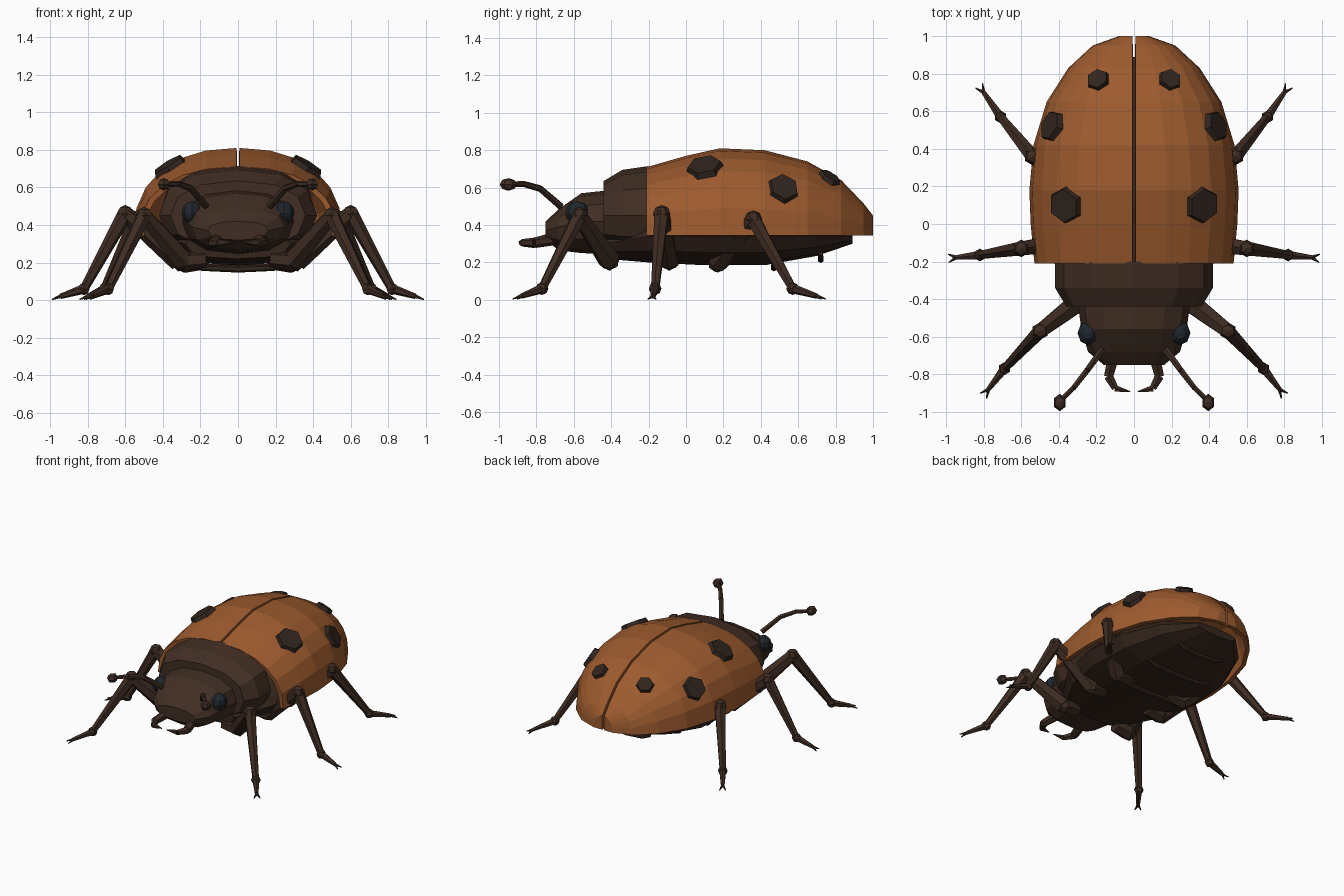
import bpy, bmesh, math
from mathutils import Vector, Matrix

if "Cube" in bpy.data.objects:
    bpy.data.objects.remove(bpy.data.objects["Cube"])


def material(name, r, g, b):
    m = bpy.data.materials.new(name)
    m.diffuse_color = (r, g, b, 1)
    m.use_nodes = True
    m.node_tree.nodes["Principled BSDF"].inputs["Base Color"].default_value = m.diffuse_color
    return m


ORANGE = material("orange_shell", 0.34, 0.105, 0.028)
BROWN = material("dark_brown", 0.052, 0.027, 0.017)
LEG = material("leg_brown", 0.048, 0.025, 0.016)
BELLY = material("belly_brown", 0.036, 0.019, 0.012)
SPOT = material("spot_brown", 0.03, 0.018, 0.013)
EYE = material("eye_blue_black", 0.014, 0.02, 0.027)


def finish(name, bm, mat, mirror=False, recalc=True):
    if recalc:
        bmesh.ops.recalc_face_normals(bm, faces=bm.faces)
    me = bpy.data.meshes.new(name)
    bm.to_mesh(me)
    bm.free()
    me.materials.append(mat)
    ob = bpy.data.objects.new(name, me)
    bpy.context.collection.objects.link(ob)
    if mirror:
        md = ob.modifiers.new("mirror", 'MIRROR')
        md.use_mirror_merge = False
    return ob


def spow(v, p):
    return math.copysign(abs(v) ** p, v)


def body(name, stations, mat, n=12, p=0.85):
    """Loft of closed rings; station = y, half width, middle z, top z, bottom z."""
    bm = bmesh.new()
    rings = []
    for y, w, zm, zt, zb in stations:
        ring = []
        for i in range(n):
            a = math.tau * i / n
            c = spow(math.cos(a), p)
            ring.append(bm.verts.new((w * spow(math.sin(a), p), y,
                                      zm + c * ((zt - zm) if c > 0 else (zm - zb)))))
        rings.append(ring)
    for r, s in zip(rings, rings[1:]):
        for i in range(n):
            bm.faces.new((r[i], r[(i + 1) % n], s[(i + 1) % n], s[i]))
    bm.faces.new(rings[0])
    bm.faces.new(rings[-1])
    return finish(name, bm, mat)


def rod(bm, a, b, r1, r2, n=6):
    a, b = Vector(a), Vector(b)
    d = b - a
    m = Matrix.Translation((a + b) / 2) @ d.to_track_quat('Z', 'Y').to_matrix().to_4x4()
    bmesh.ops.create_cone(bm, cap_ends=True, segments=n, radius1=r1, radius2=r2,
                          depth=d.length, matrix=m)


def path(bm, pts, radii, n=6):
    for i in range(len(pts) - 1):
        rod(bm, pts[i], pts[i + 1], radii[i], radii[i + 1], n)


def ball(bm, c, r, scale=(1, 1, 1), u=6, v=4):
    m = Matrix.Translation(c) @ Matrix.Diagonal((*scale, 1))
    bmesh.ops.create_uvsphere(bm, u_segments=u, v_segments=v, radius=r, matrix=m)


# Wing cases: half dome lofted along y, thickened inward and mirrored
BASE, P = 0.345, 2 / 2.3
SHELL = [(-0.21, 0.53, 0.71), (0.0, 0.55, 0.77), (0.18, 0.557, 0.81), (0.42, 0.535, 0.80),
         (0.65, 0.465, 0.74), (0.83, 0.35, 0.64), (0.95, 0.22, 0.515), (1.0, 0.08, 0.45)]
bm = bmesh.new()
rows = []
for y, w, zt in SHELL:
    rows.append([bm.verts.new((max(0.008, w * math.sin(a) ** P), y,
                               BASE + (zt - BASE) * max(0, math.cos(a)) ** P))
                 for a in [math.pi / 2 * k / 6 for k in range(7)]])
for r, s in zip(rows, rows[1:]):
    for k in range(6):
        bm.faces.new((r[k], r[k + 1], s[k + 1], s[k]))
bm.faces.new(rows[-1] + [bm.verts.new((0.008, 1.0, BASE))])
shell = finish("wing_cases", bm, ORANGE, recalc=False)
sol = shell.modifiers.new("thickness", 'SOLIDIFY')
sol.thickness = 0.03
sol.offset = -1
shell.modifiers.new("mirror", 'MIRROR').use_mirror_merge = False


def shell_point(x, y):
    for (y0, w0, t0), (y1, w1, t1) in zip(SHELL, SHELL[1:]):
        if y0 <= y <= y1:
            f = (y - y0) / (y1 - y0)
            w, t = w0 + f * (w1 - w0), t0 + f * (t1 - t0)
            return Vector((x, y, BASE + (t - BASE) * (1 - (x / w) ** 2.3) ** (1 / 2.3)))


# Spots: hexagonal discs lying on the shell
bm = bmesh.new()
for x, y, r in [(0.365, 0.1, 0.102), (0.435, 0.52, 0.09), (0.19, 0.765, 0.066)]:
    e = 0.04
    tx = shell_point(x + e, y) - shell_point(x - e, y)
    ty = (shell_point(x, y + e) - shell_point(x, y - e)).normalized()
    nrm = tx.cross(ty).normalized()
    m = Matrix((ty.cross(nrm), ty, nrm)).transposed().to_4x4()
    m.translation = shell_point(x, y) + nrm * 0.003
    bmesh.ops.create_cone(bm, cap_ends=True, segments=6, radius1=r, radius2=r * 0.88,
                          depth=0.036, matrix=m)
finish("shell_spots", bm, SPOT, mirror=True)

# Thorax shield, head and abdomen
body("thorax", [(-0.44, 0.36, 0.45, 0.635, 0.27), (-0.34, 0.42, 0.45, 0.695, 0.25),
                (-0.20, 0.42, 0.45, 0.715, 0.24)], BROWN)
body("head", [(-0.42, 0.30, 0.42, 0.585, 0.245), (-0.56, 0.28, 0.42, 0.57, 0.25),
              (-0.68, 0.245, 0.39, 0.485, 0.265), (-0.75, 0.16, 0.37, 0.42, 0.32)], BROWN)
body("abdomen", [(-0.44, 0.28, 0.30, 0.36, 0.22), (-0.2, 0.43, 0.34, 0.42, 0.20),
                 (0.1, 0.50, 0.34, 0.45, 0.185), (0.42, 0.48, 0.34, 0.45, 0.185),
                 (0.7, 0.36, 0.34, 0.42, 0.235), (0.89, 0.17, 0.34, 0.36, 0.30)], BELLY)

# Belly ridges
bm = bmesh.new()
for y, z, w in [(0.16, 0.165, 0.30), (0.47, 0.17, 0.28), (0.72, 0.215, 0.2)]:
    path(bm, [(0, y, z), (w * 0.65, y, z + 0.008), (w, y, z + 0.035)], [0.018, 0.017, 0.012])
finish("belly_ridges", bm, BELLY, mirror=True)

# Eyes
bm = bmesh.new()
ball(bm, (0.245, -0.58, 0.465), 0.065, (0.85, 1, 0.95), 8, 6)
finish("eyes", bm, EYE, mirror=True)

# Antennae with knobs
bm = bmesh.new()
path(bm, [(0.17, -0.67, 0.50), (0.25, -0.78, 0.595), (0.32, -0.87, 0.62), (0.39, -0.94, 0.617)],
     [0.02, 0.018, 0.016, 0.014])
ball(bm, (0.395, -0.95, 0.617), 0.042, (0.85, 1.1, 0.8))
finish("antennae", bm, LEG, mirror=True)

# Mandibles
bm = bmesh.new()
path(bm, [(0.11, -0.71, 0.325), (0.135, -0.81, 0.305), (0.10, -0.875, 0.305), (0.02, -0.892, 0.31)],
     [0.034, 0.028, 0.02, 0.003])
finish("mandibles", bm, LEG, mirror=True)

# Legs: hip, knee, ankle, foot
LEGS = {"front_legs": [(0.29, -0.41, 0.21), (0.50, -0.57, 0.45), (0.69, -0.77, 0.06), (0.775, -0.88, 0.02)],
        "middle_legs": [(0.31, -0.09, 0.21), (0.60, -0.13, 0.46), (0.82, -0.165, 0.06), (0.945, -0.178, 0.02)],
        "rear_legs": [(0.29, 0.17, 0.20), (0.54, 0.36, 0.43), (0.71, 0.57, 0.06), (0.80, 0.70, 0.02)]}
for name, pts in LEGS.items():
    hip, knee, ankle, foot = map(Vector, pts)
    bm = bmesh.new()
    rod(bm, hip - Vector((0.12, 0, -0.01)), hip, 0.045, 0.055)
    ball(bm, hip, 0.052)
    rod(bm, hip, knee, 0.06, 0.042)
    ball(bm, knee, 0.047)
    rod(bm, knee, ankle, 0.042, 0.024)
    ball(bm, ankle, 0.034)
    rod(bm, ankle, foot, 0.026, 0.014)
    d = (foot - ankle).normalized()
    side = Vector((-d.y, d.x, 0)).normalized()
    for s in (1, -1):
        tip = foot + d * 0.045 + side * s * 0.022
        tip.z = 0.004
        rod(bm, foot, tip, 0.011, 0.003, 5)
    finish(name, bm, LEG, mirror=True)
